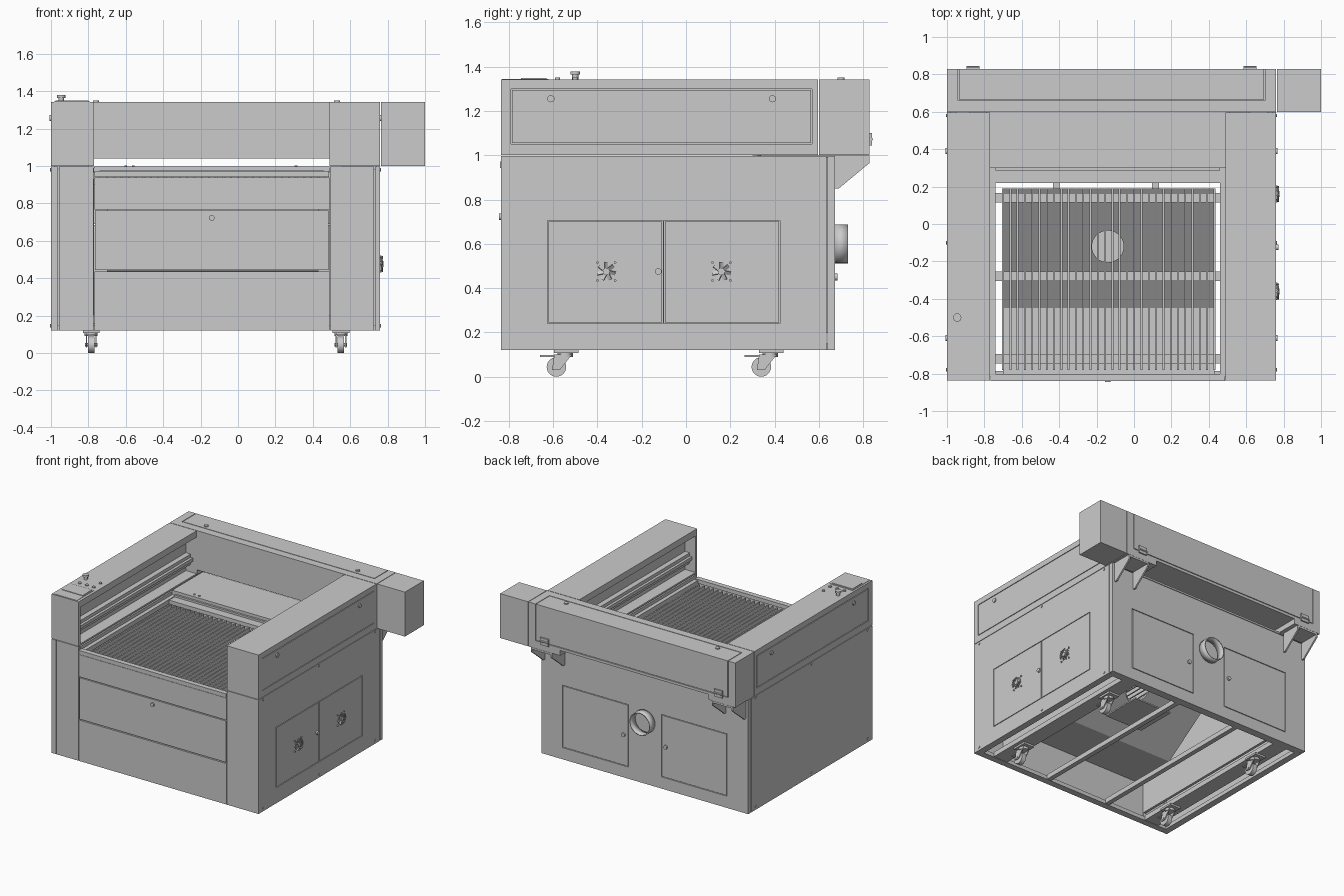
import bpy, bmesh, math
from mathutils import Vector, Matrix

if "Cube" in bpy.data.objects:
    bpy.data.objects.remove(bpy.data.objects["Cube"])


def material(name, v):
    m = bpy.data.materials.new(name)
    m.use_nodes = True
    m.diffuse_color = (v, v, v, 1)
    m.node_tree.nodes["Principled BSDF"].inputs["Base Color"].default_value = (v, v, v, 1)
    return m


GREY = material("light grey metal", 0.6)
L, R, XL, XR = -0.77, 0.49, -1.0, 0.76
FRONT, BACK, BASE, DECK, TOP = -0.836, 0.672, 0.12, 1.0, 1.342
Y0, Y1 = 0.6, 0.829
T, G = 0.02, 0.005  # sheet thickness and door gap


def select(ob):
    bpy.ops.object.select_all(action="DESELECT")
    ob.select_set(True)
    bpy.context.view_layer.objects.active = ob


def finish(name, bm, smooth=False):
    me = bpy.data.meshes.new(name)
    bmesh.ops.recalc_face_normals(bm, faces=bm.faces)
    bm.to_mesh(me)
    bm.free()
    me.materials.append(GREY)
    ob = bpy.data.objects.new(name, me)
    bpy.context.collection.objects.link(ob)
    if smooth:
        select(ob)
        bpy.ops.object.shade_smooth_by_angle()
    return ob


def add_box(bm, x0, x1, y0, y1, z0, z1):
    size = Matrix.Diagonal((x1 - x0, y1 - y0, z1 - z0, 1))
    mid = Matrix.Translation(((x0 + x1) / 2, (y0 + y1) / 2, (z0 + z1) / 2))
    bmesh.ops.create_cube(bm, size=1, matrix=mid @ size)


def boxes(name, *dims):
    bm = bmesh.new()
    for d in dims:
        add_box(bm, *d)
    return finish(name, bm)


def add_disc(bm, centre, axis, r, depth, seg=20, caps=True):
    turn = Vector((0, 0, 1)).rotation_difference(Vector(axis)).to_matrix().to_4x4()
    bmesh.ops.create_cone(bm, cap_ends=caps, segments=seg, radius1=r, radius2=r, depth=depth,
                          matrix=Matrix.Translation(centre) @ turn)


def discs(name, centres, axis, r, depth, seg=20):
    bm = bmesh.new()
    for c in centres:
        add_disc(bm, c, axis, r, depth, seg)
    return finish(name, bm, True)


def cut(ob, cutter):
    # subtract the cutter, then remove it
    mod = ob.modifiers.new("cut", "BOOLEAN")
    mod.operation, mod.solver, mod.object = "DIFFERENCE", "EXACT", cutter
    select(ob)
    bpy.ops.object.modifier_apply(modifier=mod.name)
    bpy.data.objects.remove(cutter)


def prism(name, outline, x0, x1):
    # side outline in y and z, swept along x
    bm = bmesh.new()
    face = bm.faces.new([bm.verts.new((x0, y, z)) for y, z in outline])
    ext = bmesh.ops.extrude_face_region(bm, geom=[face])
    bmesh.ops.translate(bm, vec=(x1 - x0, 0, 0),
                        verts=[v for v in ext["geom"] if isinstance(v, bmesh.types.BMVert)])
    return finish(name, bm)


def door(name, wall, axis, outside, inward, u, z):
    # opening in a wall with a slightly smaller flush door in it
    def slab(a, b, gap):
        d, s = sorted((a, b)), (u[0] + gap, u[1] - gap)
        return (*d, *s, z[0] + gap, z[1] - gap) if axis == "x" else (*s, *d, z[0] + gap, z[1] - gap)
    cut(wall, boxes("cutter", slab(outside - inward * 0.05, outside + inward * 0.05, 0)))
    boxes(name, slab(outside, outside + inward * 0.015, G))


# Lower cabinet shell with seams
SEAM = 0.635
right_side = boxes("right_side", (XR - T, XR, FRONT, SEAM, BASE, 0.996))
boxes("left_side", (XL, XL + T, FRONT, SEAM, BASE, 0.996))
boxes("rear_posts", *[(x, x + T, SEAM + G, BACK, BASE, 0.996) for x in (XL, XR - T)])
boxes("front_columns", *[(a, b, FRONT, FRONT + T, BASE, 0.996) for a, b in
                         ((XL + T, -0.962), (-0.958, L - 0.002), (R + 0.002, 0.728), (0.732, XR - T))])
boxes("front_panels", (L + 0.002, R - 0.002, FRONT, FRONT + T, BASE, 0.435),
      (L + 0.002, R - 0.002, FRONT, FRONT + T, 0.768, 0.938))
boxes("front_door", (L + G, R - G, FRONT, FRONT + T, 0.443, 0.761))
back_wall = boxes("cabinet_back", (XL + T, XR - T, BACK - T, BACK, BASE, 0.98))
boxes("column_inner_walls", (L - T, L, FRONT + T, BACK - T, 0.2, 0.99), (R, R + T, FRONT + T, BACK - T, 0.2, 0.99))

# Underside frame
boxes("base_rim", (XL + T, XL + 0.05, FRONT + T, BACK - T, BASE, 0.15), (XR - 0.05, XR - T, FRONT + T, BACK - T, BASE, 0.15),
      (XL + 0.05, XR - 0.05, FRONT + T, FRONT + 0.05, BASE, 0.15), (XL + 0.05, XR - 0.05, BACK - 0.06, BACK - T, BASE, 0.15))
boxes("base_beams", *[(x - w, x + w, FRONT + 0.05, BACK - 0.06, BASE + 0.003, 0.16)
                      for x, w in ((-0.82, 0.06), (0.56, 0.06), (-0.415, 0.018), (0.115, 0.018))])

# Side and back doors, locks and screws
door("side_door_front", right_side, "x", XR, -1, (-0.625, -0.104), (0.24, 0.705))
door("side_door_rear", right_side, "x", XR, -1, (-0.1, 0.425), (0.24, 0.705))
door("back_door_right", back_wall, "y", BACK, -1, (0.02, 0.58), (0.21, 0.69))
door("back_door_left", back_wall, "y", BACK, -1, (-0.82, -0.26), (0.21, 0.69))
discs("front_lock", [(-0.14, FRONT - 0.003, 0.722)], (0, 1, 0), 0.015, 0.012)
discs("side_door_lock", [(XR + 0.005, -0.125, 0.475)], (1, 0, 0), 0.015, 0.014)
discs("back_locks", [(0.06, BACK + 0.005, 0.45), (-0.3, BACK + 0.005, 0.45)], (0, 1, 0), 0.015, 0.014)
discs("side_screws", [(x, y, z) for x in (XL, XR) for y in (-0.78, -0.1, 0.58) for z in (0.145, 0.98)],
      (1, 0, 0), 0.009, 0.01, 10)

# Cooling fans with blades and guard rings
for n, y in enumerate((-0.36, 0.16)):
    bm = bmesh.new()
    add_disc(bm, (XR + 0.007, y, 0.475), (1, 0, 0), 0.016, 0.02)
    for r in (0.03, 0.043):
        add_disc(bm, (XR + 0.013, y, 0.475), (1, 0, 0), r, 0.004, 24, False)
    for k in range(7):
        bmesh.ops.create_cube(bm, size=1, matrix=Matrix.Translation((XR + 0.007, y, 0.475))
                              @ Matrix.Rotation(k * math.tau / 7, 4, "X") @ Matrix.Translation((0, 0, 0.027))
                              @ Matrix.Rotation(0.6, 4, "Z") @ Matrix.Diagonal((0.004, 0.018, 0.03, 1)))
    for sy in (-1, 1):
        for sz in (-1, 1):
            add_disc(bm, (XR + 0.004, y + sy * 0.04, 0.475 + sz * 0.04), (1, 0, 0), 0.006, 0.008, 8)
    finish("cooling_fan_%d" % (n + 1), bm)

# Exhaust duct, an open tube
bm = bmesh.new()
add_disc(bm, (-0.12, 0.70, 0.6), (0, 1, 0), 0.088, 0.065, 40, False)
duct = finish("exhaust_duct", bm, True)
duct.modifiers.new("wall", "SOLIDIFY").thickness = 0.008

# Hollow arms, open towards the bed
YA = Y0 - 0.004
for name, inner, outer in (("left_arm", L, XL), ("right_arm", R, XR)):
    s = 1 if outer < inner else -1

    def span(a, b):
        return tuple(sorted((a, b)))
    boxes(name,
          (*span(outer, inner), FRONT, YA, TOP - 0.012, TOP),
          (*span(outer + s * T, inner), FRONT, FRONT + T, DECK, TOP - 0.012),
          (*span(outer + s * T, inner), FRONT + T, YA, DECK, DECK + 0.012),
          (*span(inner - s * 0.012, inner), FRONT + T, YA, TOP - 0.05, TOP - 0.012))
    wall = boxes(name + "_outer_wall", (*span(outer, outer + s * T), FRONT, YA, DECK, TOP - 0.012))
    door(name + "_side_panel", wall, "x", outer, s, (-0.79, 0.57), (1.05, 1.3))
    boxes(name + "_rail",
          (*span(inner - s * 0.09, inner - s * 0.1), FRONT + T, YA, DECK + 0.012, TOP - 0.012),
          (*span(inner - s * 0.09, inner - s * 0.05), FRONT + T, YA, 1.07, 1.15),
          (*span(inner - s * 0.05, inner - s * 0.03), FRONT + T, YA, 1.1, 1.125))
    discs(name + "_locks", [(outer - s * 0.002, y, 1.255) for y in (-0.61, 0.39)], (1, 0, 0), 0.016, 0.012)

# Rear housing with a lid that wraps over its back edge
housing = boxes("rear_housing", (XL, XR, Y0, Y1, TOP - 0.012, TOP))
ends = boxes("rear_housing_ends", (XL, L, Y0, Y1, DECK, TOP - 0.012), (R, XR, Y0, Y1, DECK, TOP - 0.012))
back = boxes("rear_housing_back", (L, R, Y1 - T, Y1, 1.04, TOP - 0.012))
for part in (housing, ends, back):
    cut(part, boxes("cutter", (-0.94, 0.7, 0.66, 0.9, 1.06, 1.4)))
boxes("rear_housing_front", (L, R, Y0, Y0 + 0.012, 1.04, TOP - 0.012))
boxes("rear_housing_floor", (L, R, Y0 + 0.012, Y1 - T, 1.04, 1.052))
boxes("rear_lid", (-0.94 + G, 0.7 - G, 0.66 + G, Y1, TOP - 0.012, TOP),
      (-0.94 + G, 0.7 - G, Y1 - 0.012, Y1, 1.06 + G, TOP - 0.012))
boxes("rear_motor_box", (XR + 0.004, 1.0, Y0, Y1, DECK, TOP))
discs("rear_lid_locks", [(-0.76, 0.7, TOP + 0.002), (0.53, 0.7, TOP + 0.002)], (0, 0, 1), 0.016, 0.012)
boxes("rear_hinges", *[(x - 0.035, x + 0.035, Y1, Y1 + 0.01, z, z + 0.026) for x in (-0.86, 0.62) for z in (1.045, 1.075)])
discs("rear_hinge_pins", [(x, Y1 + 0.007, 1.073) for x in (-0.86, 0.62)], (1, 0, 0), 0.008, 0.07, 10)

# Sloping brackets below the rear housing
wedge = [(BACK, 0.997), (Y1, 0.997), (Y1, 0.965), (0.69, 0.85), (BACK, 0.85)]
for n, (a, b) in enumerate(((0.56, 0.74), (-0.98, -0.8))):
    prism("rear_bracket_%d_cheek_a" % n, wedge, a, a + 0.012)
    prism("rear_bracket_%d_cheek_b" % n, wedge, b - 0.012, b)
    boxes("rear_bracket_%d_top" % n, (a, b, BACK, Y1, 0.985, 0.999))

# Work area: rear deck, frame, bars and slats
boxes("rear_deck", (L, R, 0.3, BACK, 0.984, 0.998), (L, R, 0.3, 0.312, 0.9, 0.984))
boxes("bed_frame", (L, L + 0.03, FRONT + T, 0.3, 0.93, 0.965), (R - 0.03, R, FRONT + T, 0.3, 0.93, 0.965),
      (L + 0.03, R - 0.03, 0.22, 0.285, 0.93, 0.96), (L + 0.03, R - 0.03, 0.285, 0.3, 0.93, 0.975),
      (L + 0.004, R - 0.004, FRONT - 0.004, FRONT + 0.035, 0.942, 0.972))
boxes("bed_crossbars", *[(L + 0.02, R - 0.02, y - 0.025, y + 0.025, 0.88, 0.91) for y in (0.14, -0.28, -0.72)])
boxes("bed_slats", *[(x - 0.005, x + 0.005, -0.78, 0.19, 0.91, 0.95)
                     for x in (-0.7 + 1.13 * i / 29 for i in range(30))])
discs("deck_bolts", [(x, 0.33, 0.998) for x in (-0.6, -0.56, 0.31)], (0, 0, 1), 0.008, 0.01, 10)

# Scrap chute sloping down to a tray behind the front door
boxes("scrap_tray", (-0.7, 0.43, FRONT + T, -0.45, 0.425, 0.437))
chute = prism("scrap_chute", [(0.19, 0.88), (0.19, 0.865), (-0.45, 0.425), (-0.45, 0.44)], -0.7, 0.43)
cut(chute, discs("cutter", [(-0.14, -0.12, 0.65)], (0, 0, 1), 0.085, 0.4, 32))
boxes("extraction_box_floor", (-0.3, 0.02, -0.28, 0.04, 0.45, 0.46))

# Control panel with buttons and stop knob
boxes("control_screen", (-0.985, -0.79, -0.83, -0.62, TOP, TOP + 0.003),
      (-0.975, -0.8, -0.745, -0.63, TOP + 0.003, TOP + 0.007))
discs("control_buttons", [(-0.82, -0.5, TOP + 0.003)] + [(x, -0.58, TOP + 0.003) for x in (-0.94, -0.88, -0.82)],
      (0, 0, 1), 0.012, 0.01, 16)
discs("stop_stem", [(-0.945, -0.5, TOP + 0.012)], (0, 0, 1), 0.014, 0.026)
discs("stop_knob", [(-0.945, -0.5, TOP + 0.029)], (0, 0, 1), 0.022, 0.014)

# Swivel casters with brake levers
for n, (x, y) in enumerate((x, y) for x in (-0.785, 0.55) for y in (-0.585, 0.34)):
    bm = bmesh.new()
    add_box(bm, x - 0.045, x + 0.045, y - 0.01, y + 0.1, 0.108, 0.122)
    add_disc(bm, (x, y + 0.04, 0.1), (0, 0, 1), 0.035, 0.02)
    add_disc(bm, (x, y, 0.044), (1, 0, 0), 0.044, 0.036, 28)
    add_disc(bm, (x, y, 0.044), (1, 0, 0), 0.01, 0.066, 12)
    add_box(bm, x - 0.02, x + 0.02, y - 0.075, y - 0.01, 0.09, 0.098)
    finish("caster_%d" % n, bm, True)
    fork = [(y - 0.02, 0.03), (y + 0.015, 0.03), (y + 0.07, 0.1), (y - 0.01, 0.1)]
    for side in (-1, 1):
        prism("caster_%d_fork" % n, fork, x + side * 0.022, x + side * 0.029)
